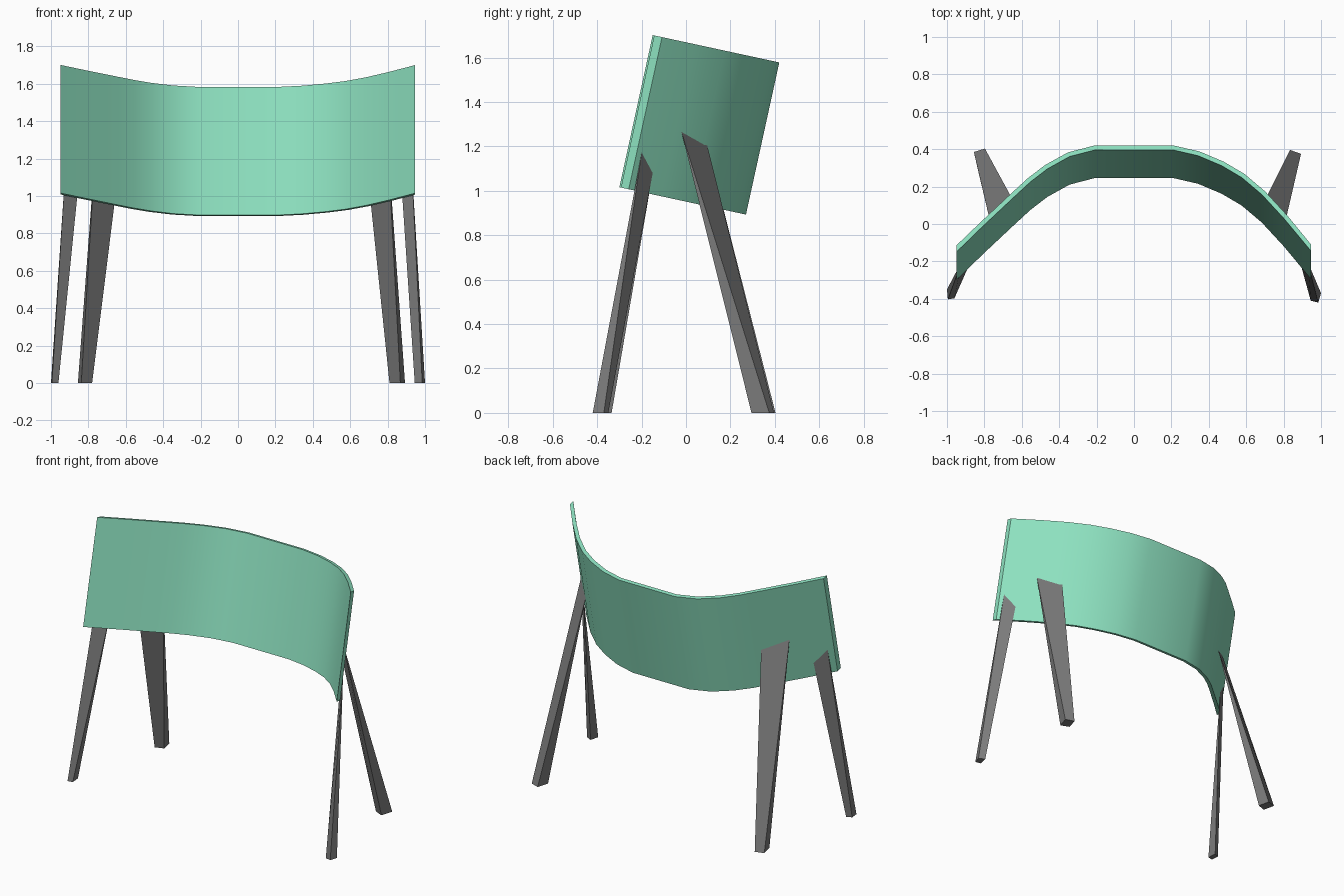
import bpy, bmesh
from mathutils import Vector

if "Cube" in bpy.data.objects:
    bpy.data.objects.remove(bpy.data.objects["Cube"])

# Outer top outline of the backrest in plan (x, y)
OUTLINE = [(-0.95, -0.115), (-0.82, 0.01), (-0.66, 0.16), (-0.57, 0.243), (-0.476, 0.315),
           (-0.353, 0.383), (-0.21, 0.42), (0, 0.42), (0.21, 0.42), (0.35, 0.388),
           (0.48, 0.333), (0.59, 0.268), (0.70, 0.175), (0.82, 0.045), (0.945, -0.108)]
THICK = 0.024
DROP = Vector((0, -0.15, -0.685))      # top edge to bottom edge, leaning


def top_point(x, y):
    return Vector((x, y, 1.70 - 0.216 * (y + 0.145)))


def on_panel(side, y, q):
    """Point on the outer face: outline height y, fraction q down from the top."""
    pts = OUTLINE[:7] if side < 0 else OUTLINE[:7:-1]
    for (xa, ya), (xb, yb) in zip(pts, pts[1:]):
        if ya <= y <= yb:
            return top_point(xa + (xb - xa) * (y - ya) / (yb - ya), y) + DROP * q


def make_object(name, verts, faces, color):
    mesh = bpy.data.meshes.new(name)
    mesh.from_pydata(verts, [], faces)
    bm = bmesh.new()
    bm.from_mesh(mesh)
    bmesh.ops.recalc_face_normals(bm, faces=bm.faces)
    bm.to_mesh(mesh)
    bm.free()
    obj = bpy.data.objects.new(name, mesh)
    bpy.context.collection.objects.link(obj)
    mesh.materials.append(color)
    return obj


def material(name, rgb):
    mat = bpy.data.materials.new(name)
    mat.diffuse_color = (*rgb, 1)
    mat.use_nodes = True
    mat.node_tree.nodes["Principled BSDF"].inputs["Base Color"].default_value = mat.diffuse_color
    return mat


green = material("mint", (0.27, 0.76, 0.53))
dark = material("dark_grey", (0.2, 0.2, 0.2))

# Curved backrest: rings of outer/inner, top/bottom points along the outline
verts, faces = [], []
last = len(OUTLINE) - 1
for i, (x, y) in enumerate(OUTLINE):
    if i in (0, last):
        inset = Vector((0, -0.035))    # end faces are cut square to x
    else:
        a, b = Vector(OUTLINE[i - 1]), Vector(OUTLINE[i + 1])
        t = (b - a).normalized()
        inset = Vector((t.y, -t.x)) * THICK
    outer, inner = top_point(x, y), top_point(x + inset.x, y + inset.y)
    verts += [outer, inner, inner + DROP, outer + DROP]
    if i:
        n = 4 * i
        faces += [(n - 4 + k, n - 4 + (k + 1) % 4, n + (k + 1) % 4, n + k) for k in range(4)]
faces += [(0, 1, 2, 3), tuple(4 * last + k for k in range(4))]
backrest = make_object("backrest", verts, faces, green)
bpy.context.view_layer.objects.active = backrest
backrest.select_set(True)
bpy.ops.object.shade_smooth_by_angle(angle=0.6)

# Wedge legs: four-sided foot thinning to a slanted edge on the outer face
FRONT_TOP = [(-0.087, 0.752), (-0.02, 0.866)]
REAR_TOP = [(0.065, 0.569), (0.188, 0.618)]
LEGS = [
    ("front_leg_right", 1, FRONT_TOP, [(1.0, -0.37), (0.96, -0.35), (0.945, -0.41), (0.985, -0.42)]),
    ("front_leg_left", -1, FRONT_TOP, [(-1.0, -0.35), (-0.965, -0.335), (-0.96, -0.397), (-0.995, -0.403)]),
    ("rear_leg_right", 1, REAR_TOP, [(0.893, 0.375), (0.834, 0.396), (0.81, 0.32), (0.868, 0.295)]),
    ("rear_leg_left", -1, REAR_TOP, [(-0.856, 0.385), (-0.797, 0.403), (-0.78, 0.325), (-0.838, 0.305)]),
]
for name, side, top, foot in LEGS:
    pts = [Vector((x, y, 0)) for x, y in foot] + [on_panel(side, y, q) for y, q in top]
    make_object(name, pts, [(0, 1, 2, 3), (0, 1, 5, 4), (2, 3, 4, 5), (0, 3, 4), (1, 2, 5)], dark)
